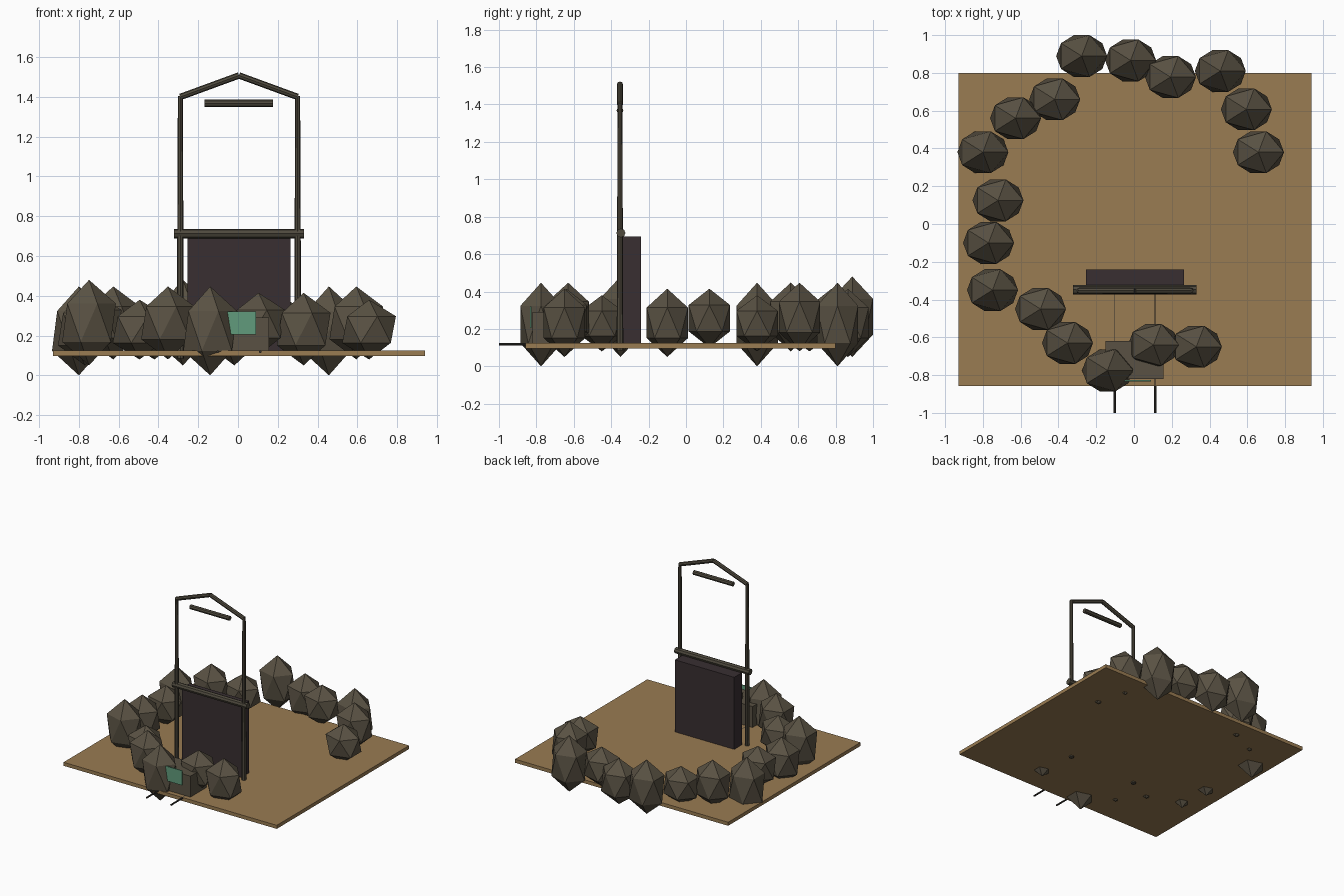
import bpy
from mathutils import Vector

if "Cube" in bpy.data.objects:
    bpy.data.objects.remove(bpy.data.objects["Cube"])


def material(name, rgb):
    m = bpy.data.materials.new(name)
    m.diffuse_color = (*rgb, 1)
    m.use_nodes = True
    m.node_tree.nodes["Principled BSDF"].inputs["Base Color"].default_value = m.diffuse_color
    return m


EARTH = material("tan earth", (0.32, 0.20, 0.085))
STONE = material("grey brown stone", (0.10, 0.083, 0.056))
TIMBER = material("dark timber", (0.077, 0.067, 0.047))
DARK = material("dark opening", (0.040, 0.028, 0.031))
RAIL = material("dark rail metal", (0.04, 0.036, 0.03))
GREEN = material("green screen", (0.12, 0.33, 0.20))


def finish(name, mat):
    ob = bpy.context.object
    ob.name = name
    ob.data.materials.append(mat)
    return ob


def box(name, lo, hi, mat):
    lo, hi = Vector(lo), Vector(hi)
    bpy.ops.mesh.primitive_cube_add(size=1, location=(lo + hi) / 2)
    ob = finish(name, mat)
    ob.scale = hi - lo
    return ob


def pole(name, a, b, r1, r2, mat, sides=8):
    a, b = Vector(a), Vector(b)
    d = b - a
    bpy.ops.mesh.primitive_cone_add(vertices=sides, radius1=r1, radius2=r2,
                                    depth=d.length, location=(a + b) / 2)
    ob = finish(name, mat)
    ob.rotation_euler = d.to_track_quat('Z', 'Y').to_euler()
    return ob


# Ground slab
box("ground_slab", (-0.93, -0.857, 0.096), (0.94, 0.80, 0.124), EARTH)

# Dark doorway block behind the frame
box("doorway_block", (-0.255, -0.337, 0.12), (0.265, -0.24, 0.695), DARK)

# Timber frame: posts, lintel, gable and hanging bar
Y = -0.353
for side, x in (("left", -0.29), ("right", 0.30)):
    pole(side + "_post", (x, Y, 0.085), (x, Y, 1.405), 0.018, 0.0125, TIMBER)
    pole(side + "_gable_beam", (x, Y, 1.40), (0.005, Y, 1.508), 0.016, 0.016, TIMBER)
pole("lintel", (-0.322, Y + 0.005, 0.713), (0.332, Y + 0.005, 0.713), 0.024, 0.024, TIMBER)
pole("hanging_bar", (-0.168, Y, 1.368), (0.177, Y, 1.368), 0.018, 0.018, TIMBER)

# Rails, mostly sunk into the ground
for side, x in (("left", -0.102), ("right", 0.112)):
    pole(side + "_rail", (x, -1.0, 0.1185), (x, -0.26, 0.1185), 0.0065, 0.0065, RAIL)

# Cart box with a green screen in front
box("cart_box", (-0.15, -0.82, 0.12), (0.157, -0.62, 0.29), STONE)
box("green_screen", (-0.08, -0.833, 0.205), (0.09, -0.825, 0.32), GREEN)

# Ring of rocks; (bottom, top) heights repeat every six rocks
HEIGHTS = [(0.05, 0.415), (0.10, 0.415), (0.0, 0.447),
           (0.08, 0.447), (0.08, 0.38), (0.05, 0.48)]
SPOTS = [(0.33, -0.65), (0.103, -0.64), (-0.14, -0.775), (-0.352, -0.63),
         (-0.495, -0.45), (-0.749, -0.35), (-0.77, -0.10), (-0.72, 0.125),
         (-0.80, 0.38), (-0.627, 0.56), (-0.42, 0.66), (-0.277, 0.889),
         (-0.018, 0.866), (0.193, 0.778), (0.457, 0.81), (0.595, 0.607),
         (0.659, 0.38)]
for i, (x, y) in enumerate(SPOTS):
    z0, z1 = HEIGHTS[i % 6]
    bpy.ops.mesh.primitive_ico_sphere_add(subdivisions=1, radius=1,
                                          location=(x, y, (z0 + z1) / 2))
    rock = finish("rock_%02d" % (i + 1), STONE)
    rock.scale = (0.151, 0.130, (z1 - z0) / 2)
